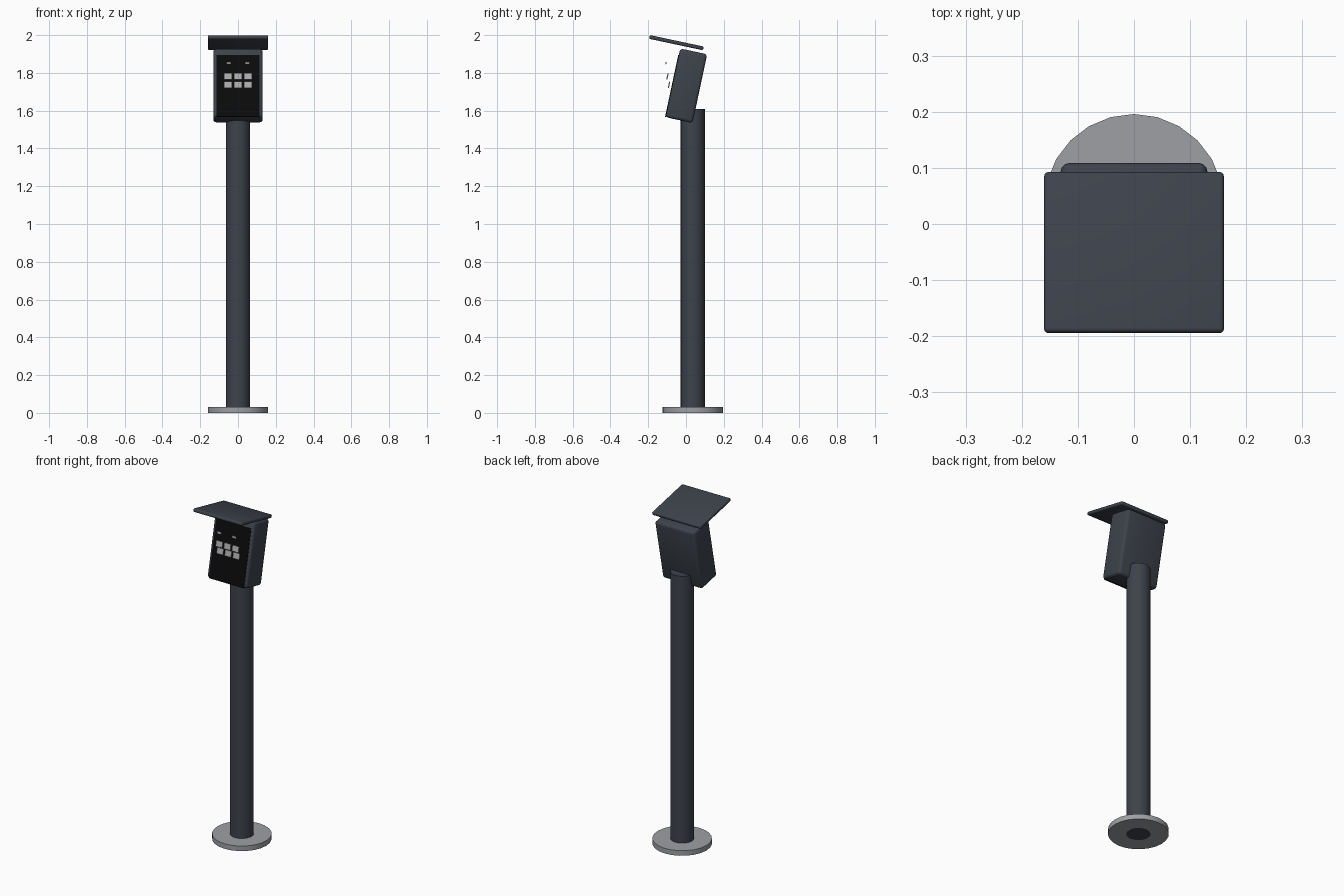
import bpy, bmesh, math
from mathutils import Matrix

cube = bpy.data.objects.get("Cube")
if cube:
    bpy.data.objects.remove(cube, do_unlink=True)

TILT = math.radians(-12)   # head, hood and keys all lean back
POST_Y = 0.036


def material(name, rgb, rough=0.5):
    m = bpy.data.materials.new(name)
    m.use_nodes = True
    m.diffuse_color = (*rgb, 1)
    bsdf = m.node_tree.nodes["Principled BSDF"]
    bsdf.inputs["Base Color"].default_value = (*rgb, 1)
    bsdf.inputs["Roughness"].default_value = rough
    return m


slate = material("slate paint", (0.047, 0.056, 0.072))
steel = material("light steel", (0.34, 0.35, 0.37))
black = material("black glass", (0.003, 0.003, 0.003))
key_grey = material("key grey", (0.42, 0.42, 0.43))


def finish(name, bm, mat):
    bmesh.ops.recalc_face_normals(bm, faces=bm.faces)
    mesh = bpy.data.meshes.new(name)
    bm.to_mesh(mesh)
    bm.free()
    mesh.materials.append(mat)
    ob = bpy.data.objects.new(name, mesh)
    bpy.context.collection.objects.link(ob)
    bpy.ops.object.select_all(action='DESELECT')
    ob.select_set(True)
    bpy.context.view_layer.objects.active = ob
    bpy.ops.object.shade_smooth_by_angle(angle=math.radians(35))
    return ob


def box(name, size, loc, mat, bevel=0):
    bm = bmesh.new()
    bmesh.ops.create_cube(bm, size=1, matrix=Matrix.Diagonal((*size, 1)))
    if bevel:
        bmesh.ops.bevel(bm, geom=bm.edges[:], offset=bevel, segments=3,
                        profile=0.5, affect='EDGES')
    ob = finish(name, bm, mat)
    ob.location = loc
    ob.rotation_euler.x = TILT
    return ob


def lathe(name, profile, mat, closed):
    bm = bmesh.new()
    verts = [bm.verts.new((r, 0, z)) for r, z in profile]
    pairs = list(zip(verts, verts[1:]))
    if closed:
        pairs.append((verts[-1], verts[0]))
    edges = [bm.edges.new(p) for p in pairs]
    bmesh.ops.spin(bm, geom=verts + edges, cent=(0, 0, 0), axis=(0, 0, 1),
                   angle=math.tau, steps=24, use_duplicate=False)
    bmesh.ops.remove_doubles(bm, verts=bm.verts, dist=0.0001)
    ob = finish(name, bm, mat)
    ob.location.y = POST_Y
    return ob


# Floor flange with the post passing through it
lathe("base_flange", [(0.064, 0), (0.16, 0), (0.16, 0.03), (0.064, 0.03)], steel, True)
lathe("post", [(0, 0), (0.064, 0), (0.064, 1.61), (0, 1.61)], slate, False)

# Leaning housing with its front glass
head = (0, 0.002, 1.732)
box("head_housing", (0.262, 0.146, 0.372), head, slate, 0.016)
offset = Matrix.Rotation(TILT, 3, 'X') @ Matrix.Translation((0, -0.073, -0.017)).translation
box("front_panel", (0.228, 0.006, 0.334),
    (0, head[1] + offset.y, head[2] + offset.z), black)

# Rain hood just above the housing
box("rain_hood", (0.32, 0.292, 0.02), (0, -0.051, 1.96), slate, 0.007)

# Keypad standing off the glass, and two small indicators above it
for row, (y, z) in enumerate([(-0.098, 1.781), (-0.09, 1.736)]):
    for col in (-1, 0, 1):
        box(f"key_{row + 1}_{col + 2}", (0.042, 0.006, 0.034),
            (col * 0.053, y, z), key_grey)
for side, name in ((1, "left"), (-1, "right")):
    box(f"indicator_{name}", (0.026, 0.005, 0.013), (side * 0.049, -0.106, 1.852), key_grey)
